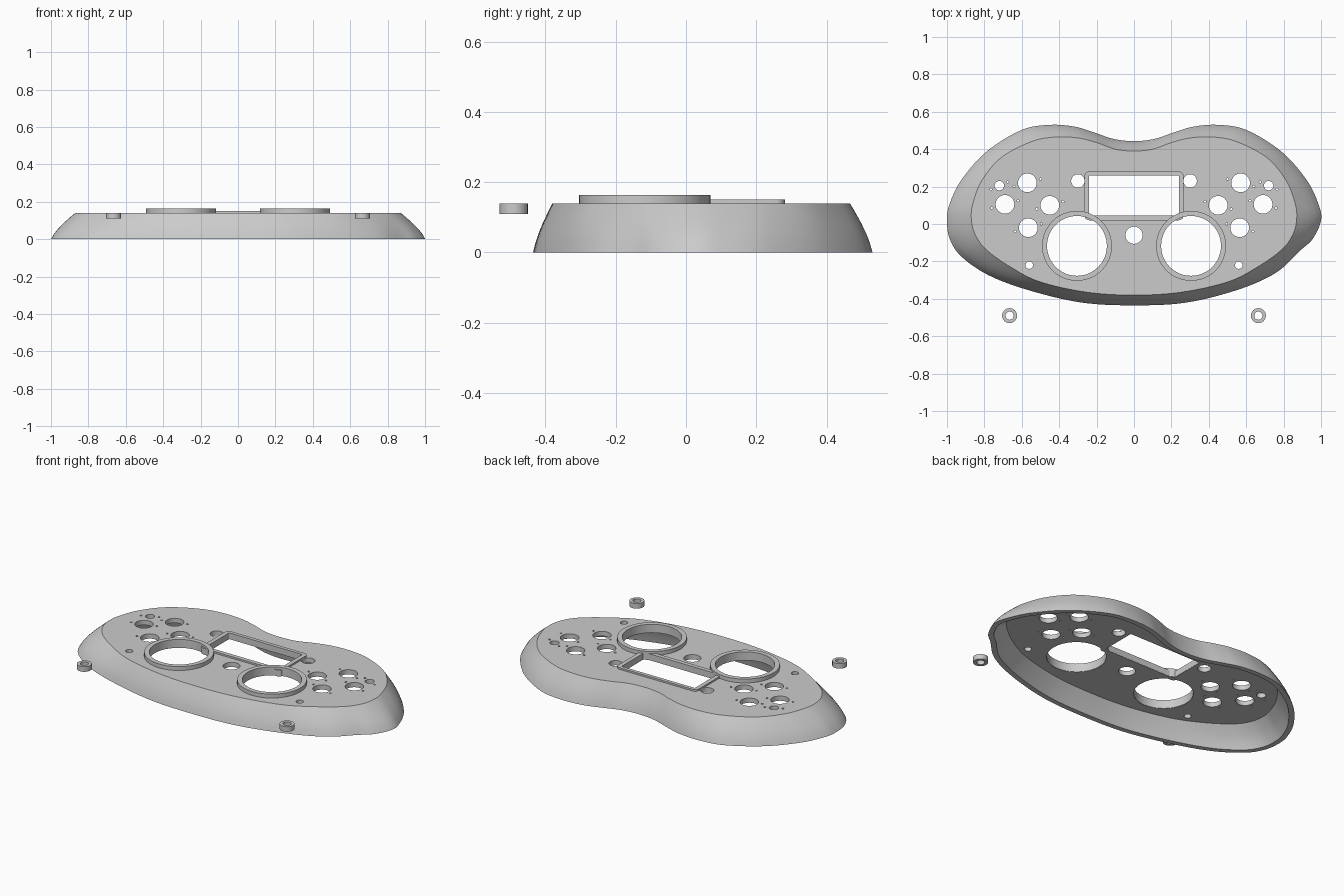
import bpy, bmesh, math
from mathutils import Vector
from mathutils.geometry import delaunay_2d_cdt

if "Cube" in bpy.data.objects:
    bpy.data.objects.remove(bpy.data.objects["Cube"], do_unlink=True)

grey = bpy.data.materials.new("plain grey")
grey.use_nodes = True
grey.diffuse_color = (0.6, 0.6, 0.6, 1)
grey.node_tree.nodes["Principled BSDF"].inputs["Base Color"].default_value = (0.6, 0.6, 0.6, 1)


def spline(points, steps=8):
    """Closed smooth curve through flat points."""
    pts = [Vector(p) for p in points]
    n, out = len(pts), []
    for i in range(n):
        a, b, c, d = (pts[(i + k) % n] for k in (-1, 0, 1, 2))
        for s in range(steps):
            t = s / steps
            out.append(0.5 * (2 * b + (c - a) * t + (2 * a - 5 * b + 4 * c - d) * t * t
                              + (3 * b - a - 3 * c + d) * t ** 3))
    return out


def inset(loop, dist):
    """Move a clockwise loop inwards."""
    n, out = len(loop), []
    for i, p in enumerate(loop):
        t = (loop[(i + 1) % n] - loop[i - 1]).normalized()
        out.append(p + Vector((t.y, -t.x)) * dist)
    return out


def circle(x, y, r, n=48):
    return [Vector((x + r * math.cos(2 * math.pi * i / n), y - r * math.sin(2 * math.pi * i / n)))
            for i in range(n)]


def rounded_box(x0, x1, y0, y1, r, n=6):
    out = []
    for k, (x, y) in enumerate(((x1 - r, y1 - r), (x1 - r, y0 + r), (x0 + r, y0 + r), (x0 + r, y1 - r))):
        for i in range(n + 1):
            a = math.pi / 2 * (1 - k - i / n)
            out.append(Vector((x + r * math.cos(a), y + r * math.sin(a))))
    return out


def finish(name, bm):
    """Turn a bmesh into a smooth-shaded grey object with crisp edges."""
    bmesh.ops.recalc_face_normals(bm, faces=bm.faces)
    mesh = bpy.data.meshes.new(name)
    bm.to_mesh(mesh)
    bm.free()
    mesh.materials.append(grey)
    ob = bpy.data.objects.new(name, mesh)
    bpy.context.collection.objects.link(ob)
    bpy.ops.object.select_all(action='DESELECT')
    ob.select_set(True)
    bpy.context.view_layer.objects.active = ob
    bpy.ops.object.shade_smooth_by_angle(angle=math.radians(30))


def tube(name, layers):
    """Skin round a closed section made of (loop, height) layers."""
    bm = bmesh.new()
    rings = [[bm.verts.new((p.x, p.y, z)) for p in loop] for loop, z in layers]
    for k, a in enumerate(rings):
        b = rings[(k + 1) % len(rings)]
        for i in range(len(a)):
            j = (i + 1) % len(a)
            bm.faces.new((a[i], a[j], b[j], b[i]))
    finish(name, bm)


def inside(p, loop):
    """Even-odd test of a point against a loop."""
    hit = False
    for a, b in zip(loop, loop[1:] + loop[:1]):
        if (a.y > p.y) != (b.y > p.y) and p.x < a.x + (p.y - a.y) * (b.x - a.x) / (b.y - a.y):
            hit = not hit
    return hit


def pierced_plate(name, outline, holes, z0, z1):
    """Flat plate with holes, triangulated and then thickened."""
    points, edges = [], []
    for loop in [outline] + holes:
        first, n = len(points), len(loop)
        points += loop
        edges += [(first + i, first + (i + 1) % n) for i in range(n)]
    flat, _, tris, *_ = delaunay_2d_cdt(points, edges, [], 0, 1e-6)
    bm = bmesh.new()
    verts = [bm.verts.new((p.x, p.y, z0)) for p in flat]
    for tri in tris:
        mid = sum((flat[i] for i in tri), Vector((0, 0))) / len(tri)
        if inside(mid, outline) and not any(inside(mid, h) for h in holes):
            bm.faces.new([verts[i] for i in tri])
    raised = bmesh.ops.extrude_face_region(bm, geom=bm.faces[:], use_keep_orig=True)["geom"]
    bmesh.ops.translate(bm, vec=(0, 0, z1 - z0),
                        verts=[g for g in raised if isinstance(g, bmesh.types.BMVert)])
    finish(name, bm)


# Half outlines from the back middle round to the front middle
foot_half = [(0, .443), (.11, .455), (.22, .492), (.32, .521), (.45, .53), (.6, .503), (.785, .39),
             (.92, .24), (.985, .11), (1, .02), (.985, -.08), (.922, -.175), (.775, -.275),
             (.56, -.355), (.28, -.42), (0, -.435)]
top_half = [(0, .39), (.1, .4), (.2, .435), (.3, .46), (.42, .465), (.55, .44), (.71, .355),
            (.812, .235), (.86, .115), (.87, .03), (.85, -.055), (.79, -.137), (.66, -.23),
            (.5, -.31), (.25, -.365), (0, -.38)]
# The left flank is pinched in near the front
pinched = foot_half[:10] + [(.955, -.08), (.885, -.145), (.76, -.26), (.56, -.35)] + foot_half[14:]


def outline(half, other):
    return spline(half + [(-x, y) for x, y in other[-2:0:-1]])


foot = outline(pinched, foot_half)
top = outline(top_half, top_half)
lip = inset(top, .032)


def wall(t):
    """Bulging side wall between foot and top."""
    k = 1 - math.cos(t * math.pi / 2) * 0.5 - (1 - t) * 0.5
    return [a.lerp(b, k) for a, b in zip(foot, top)]


# Hollow side wall with a flat lip around the face plate
TOP, UNDER = 0.14, 0.112
layers = [(lip, UNDER), (inset(wall(UNDER / TOP), .03), UNDER)]
layers += [(inset(wall(t), .03), t * TOP) for t in (.5, .25, 0)]
layers += [(wall(t), t * TOP) for t in (0, .2, .4, .6, .8, 1)]
tube("side_wall", layers + [(lip, TOP)])

# Face plate openings: screen, centre button, dials, button clusters and pin holes
openings = [rounded_box(-.241, .241, .044, .261, .005), circle(0, -.06, .046)]
for s in (-1, 1):
    openings.append(circle(s * .305, -.117, .163))
    for x, y, r in ((.3, .23, .036), (.56, -.22, .02)):
        openings.append(circle(s * x, y, r, 32))
    for x, y, r in ((.57, .22, .05), (.69, .105, .05), (.45, .1, .05), (.565, -.02, .05),
                    (.72, .205, .025)):
        openings.append(circle(s * x, y, r, 32))
        openings += [circle(s * (x + d * (r + .02)), y - d * .02, .006, 8) for d in (-1, 1)]
pierced_plate("face_plate", lip, openings, UNDER, TOP)


def collar(name, outer, inner, z0, z1):
    tube(name, [(outer, z0), (outer, z1), (inner, z1), (inner, z0)])


# Raised frames and loose spacers
collar("screen_frame", rounded_box(-.265, .265, .02, .281, .025),
       rounded_box(-.24, .24, .045, .26, .005), .113, .15)
for side, s in (("right", -1), ("left", 1)):
    collar(side + "_dial_ring", circle(s * .305, -.117, .187), circle(s * .305, -.117, .16), .113, .163)
    collar(side + "_spacer", circle(s * .665, -.49, .04, 32), circle(s * .665, -.49, .022, 32), .11, .14)
